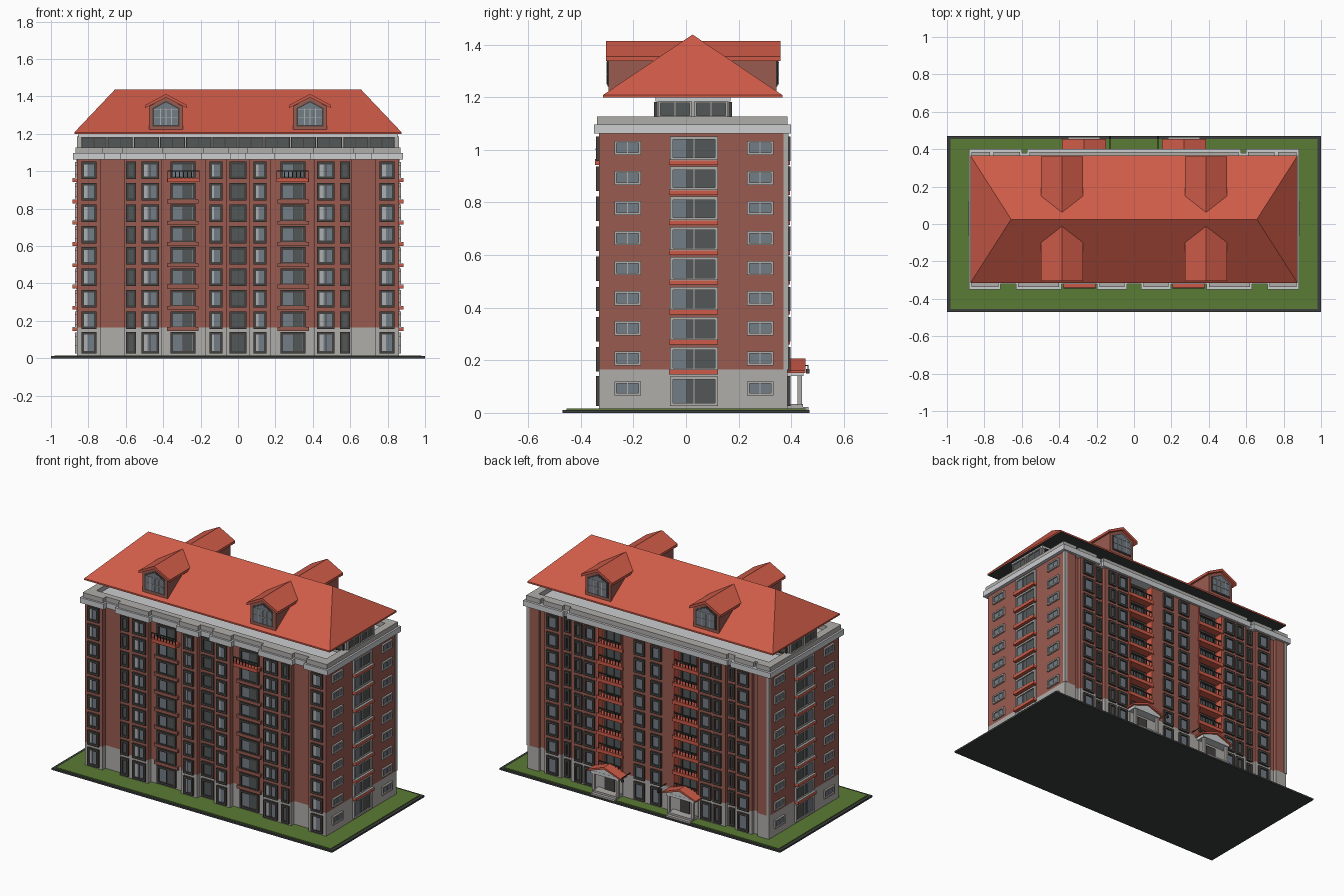
import bpy, bmesh, math

if "Cube" in bpy.data.objects:
    bpy.data.objects.remove(bpy.data.objects["Cube"])

COL = {
    "brick": (0.32, 0.105, 0.08), "roof_red": (0.62, 0.105, 0.065),
    "stone": (0.43, 0.42, 0.40), "pale_trim": (0.60, 0.61, 0.63),
    "grass": (0.105, 0.20, 0.035), "dark_slab": (0.045, 0.048, 0.047),
    "glass": (0.17, 0.20, 0.24), "dark_glass": (0.085, 0.095, 0.095),
    "frame": (0.06, 0.055, 0.05), "curtain": (0.42, 0.43, 0.44),
}
MATS = {}
for n, c in COL.items():
    MATS[n] = bpy.data.materials.new(n)
    MATS[n].diffuse_color = (*c, 1)


def finish(name, bm, mats):
    bmesh.ops.recalc_face_normals(bm, faces=bm.faces)
    me = bpy.data.meshes.new(name)
    bm.to_mesh(me)
    bm.free()
    for m in mats:
        me.materials.append(MATS[m])
    ob = bpy.data.objects.new(name, me)
    bpy.context.collection.objects.link(ob)
    return ob


def boxes(name, items):
    """One object from boxes (material, x0, x1, y0, y1, z0, z1)."""
    bm = bmesh.new()
    mats = sorted({i[0] for i in items})
    for m, *b in items:
        v = [bm.verts.new((x, y, z)) for x in b[0:2] for y in b[2:4] for z in b[4:6]]
        for f in ((0, 1, 3, 2), (4, 6, 7, 5), (0, 4, 5, 1), (2, 3, 7, 6), (0, 2, 6, 4), (1, 5, 7, 3)):
            bm.faces.new([v[k] for k in f]).material_index = mats.index(m)
    return finish(name, bm, mats)


def prism(name, profile, y0, y1, mat):
    """Extrude an (x, z) profile along y."""
    bm = bmesh.new()
    a = [bm.verts.new((x, y0, z)) for x, z in profile]
    b = [bm.verts.new((x, y1, z)) for x, z in profile]
    bm.faces.new(a)
    bm.faces.new(b[::-1])
    for i in range(len(a)):
        j = (i + 1) % len(a)
        bm.faces.new((a[i], b[i], b[j], a[j]))
    return finish(name, bm, [mat])


def on(face, mat, plane, u0, u1, d0, d1, z0, z1):
    """Box on a facade: u runs along the wall, d outward from the plane."""
    s = -1 if face in ("front", "left") else 1
    p = sorted((s * (plane + d0), s * (plane + d1)))
    return (mat, u0, u1, *p, z0, z1) if face in ("front", "back") else (mat, *p, u0, u1, z0, z1)


def window(face, plane, u, w, z0, z1, glass="glass", frame="frame", t=0.009, mull=True, drape=0):
    a, b = u - w / 2, u + w / 2
    r = [on(face, glass, plane, a, b, -0.002, 0.004, z0, z1)]
    if drape:
        r.append(on(face, "curtain", plane, a, a + drape * w, 0.003, 0.006, z0, z1))
    for q in ((a - t / 2, a + t, z0, z1), (b - t, b + t / 2, z0, z1),
              (a - t / 2, b + t / 2, z1 - t, z1 + t / 2), (a - t / 2, b + t / 2, z0 - t / 2, z0 + t)):
        r.append(on(face, frame, plane, q[0], q[1], 0, 0.012, q[2], q[3]))
    if mull:
        r.append(on(face, frame, plane, u - 0.002, u + 0.002, 0, 0.008, z0, z1))
    return r


def railing(face, plane, u0, u1, d, z, h):
    r = [on(face, "frame", plane, u0, u1, d - 0.005, d, z + h - 0.006, z + h)]
    n = 9
    for i in range(n):
        u = u0 + (u1 - u0 - 0.004) * i / (n - 1)
        r.append(on(face, "frame", plane, u, u + 0.004, d - 0.004, d - 0.001, z, z + h))
    return r


def mir(seg):
    return [seg, (-seg[1], -seg[0], *seg[2:])]


STEP, BASE, TOP = 0.1143, 0.165, 1.065
FLOORS = [(0.03, 0.135)] + [(0.048 + STEP * i, 0.132 + STEP * i) for i in range(1, 9)]
SLABS = [0.146 + 0.1137 * i for i in range(8)]

# ground
boxes("ground_slab", [("dark_slab", -1, 1, -0.47, 0.47, 0, 0.011)])
boxes("lawn", [("grass", -0.98, 0.98, -0.455, 0.455, 0.009, 0.016)])

# walls: a core with projecting bays, stone ground floor and brick above
FB, FC, BB, BC, SX = 0.33, 0.30, 0.385, 0.34, 0.86
front_bays = [b for s in ((0.735, SX), (0.41, 0.61), (0.06, 0.175)) for b in mir((*s, -FB, 0))]
back_bays = [b for s in ((0.78, SX, 0, BB), (0.55, SX, 0, 0.365), (0.62, 0.74, 0, BB), (0.36, 0.55, 0, BB))
             for b in mir(s)] + [(-0.18, 0.18, 0, BB)]
core = (-SX, SX, -FC, BC)
plan = [core] + front_bays + back_bays
boxes("ground_floor_walls", [("stone", *p, 0.01, BASE) for p in plan])
boxes("brick_walls", [("brick", *p, BASE, TOP) for p in plan])
boxes("back_corner_strips", [("stone", *s, BASE, TOP) for s in mir((0.845, SX + 0.003, 0.37, BB + 0.004))])

# cornice, parapet rim and roof deck
caps = front_bays + [(-SX, SX, -FC, 0.365), (-0.55, 0.55, 0, BB)] + back_bays
boxes("cornice", [("pale_trim", a - 0.022, b + 0.022, c - 0.02, d + 0.015, TOP - 0.003, 1.097) for a, b, c, d in caps])
rim = [(a, b, c, -0.27) for a, b, c, d in front_bays] + [(a, b, 0.335, d) for a, b, c, d in back_bays]
rim += [(-SX, SX, -FC, -0.27), (-SX, SX, 0.335, 0.365), (-0.55, 0.55, 0.335, BB)]
rim += mir((0.83, SX, -FB, BB))
boxes("parapet", [("stone", a - 0.01, b + 0.01, c - 0.008, d, 1.09, 1.127) for a, b, c, d in rim])

# front windows
win = []
for u, w, p, g, dr in ((0.797, 0.07, FB, "glass", 0.4), (0.572, 0.045, FB, "dark_glass", 0),
                       (0.47, 0.085, FB, "glass", 0.35), (0.295, 0.125, FC, "glass", 0),
                       (0.118, 0.06, FB, "glass", 0.35), (0, 0.08, FC, "dark_glass", 0)):
    for uu in {u, -u}:
        for z0, z1 in FLOORS:
            win += window("front", p, uu, w, z0, z1, g, drape=dr, mull=w > 0.08)
            if w > 0.1:
                win.append(on("front", "dark_glass", p, uu, uu + 0.05, 0.003, 0.006, z0, z1))
boxes("front_windows", win)

# front spandrels and top floor balconies
boxes("front_spandrels", [on("front", "brick", FC, a, b, 0, 0.015, z, z + 0.02)
                          for z in SLABS for a, b in mir((0.21, 0.38))])
bal = []
for a, b in mir((0.205, 0.378)):
    bal.append(on("front", "roof_red", FC, a, b, 0, 0.045, 0.943, 0.965))
    bal += railing("front", FC, a, b, 0.044, 0.965, 0.04)
boxes("front_balconies", bal)

# back windows
win = []
for u, w, p, g in ((0.68, 0.07, BB, "glass"), (0.585, 0.03, 0.365, "dark_glass"), (0.495, 0.045, BB, "dark_glass"),
                   (0.415, 0.065, BB, "glass"), (0.06, 0.065, BB, "glass"), (0.27, 0.12, BC, "dark_glass")):
    for uu in (u, -u):
        for z0, z1 in FLOORS:
            win += window("back", p, uu, w, z0, z1, g, mull=w > 0.1)
boxes("back_windows", win)

# back loggias with red slabs, cheeks and railings
log = []
for a, b in mir((0.18, 0.36)):
    for z in SLABS:
        log.append(on("back", "roof_red", BC, a - 0.004, b + 0.004, 0, 0.055, z, z + 0.022))
        log += railing("back", BC, a + 0.006, b - 0.006, 0.052, z + 0.022, 0.038)
    for u in (a, b - 0.008):
        log.append(on("back", "roof_red", BC, u, u + 0.008, 0, 0.05, BASE, TOP))
boxes("back_loggias", log)

# side windows and sills
for side in ("left", "right"):
    win, sill = [], []
    for i, (z0, z1) in enumerate(FLOORS):
        zc = 0.093 + STEP * i
        for u in (-0.222, 0.282):
            win += window(side, SX, u, 0.095, zc - 0.024, zc + 0.024, "glass", "stone", 0.006)
        win += window(side, SX, 0.03, 0.175, z0, z1, "dark_glass", "stone", 0.008)
        win.append(on(side, "glass", SX, -0.05, 0.0, 0.003, 0.006, z0, z1))
    for z in SLABS:
        sill.append(on(side, "roof_red", SX, -0.064, 0.122, 0, 0.026, z, z + 0.017))
        sill.append(on(side, "stone", SX, -0.064, 0.122, 0, 0.026, z + 0.017, z + 0.021))
    boxes(side + "_windows", win)
    boxes(side + "_balcony_sills", sill)

# attic storey with glazing
AX, A0, A1 = 0.85, -0.11, 0.163
attic = [("stone", -AX, AX, A0, A1, 1.09, 1.2),
         ("pale_trim", -AX - 0.005, AX + 0.005, A0 - 0.006, A1 + 0.006, 1.183, 1.203)]
for side in ("left", "right"):
    for u in (-0.042, 0.095):
        attic += window(side, AX, u, 0.12, 1.125, 1.183, "dark_glass", "stone", 0.005)
for f, p in (("front", -A0), ("back", A1)):
    for i in range(12):
        attic += window(f, p, -0.77 + 0.14 * i, 0.13, 1.12, 1.18, "dark_glass", "frame", 0.004)
boxes("attic_storey", attic)

# hipped roof, dark soffit
EX, E0, E1, YR, RX = 0.875, -0.316, 0.366, 0.025, 0.657
bm = bmesh.new()
ring = [[bm.verts.new((x, y, z)) for x, y in ((-EX, E0), (EX, E0), (EX, E1), (-EX, E1))] for z in (1.198, 1.208)]
r0, r1 = bm.verts.new((-RX, YR, 1.438)), bm.verts.new((RX, YR, 1.438))
bm.faces.new(ring[0][::-1]).material_index = 1
lo, hi = ring
for i in range(4):
    j = (i + 1) % 4
    bm.faces.new((lo[i], lo[j], hi[j], hi[i]))
for f in ((hi[0], hi[1], r1, r0), (hi[1], hi[2], r1), (hi[2], hi[3], r0, r1), (hi[3], hi[0], r0)):
    bm.faces.new(f)
finish("hip_roof", bm, ["roof_red", "dark_slab"])

# dormers
def house(cx, w, z0, ze, zp):
    return [(cx - w, z0), (cx + w, z0), (cx + w, ze), (cx, zp), (cx - w, ze)]

for cx in (-0.385, 0.385):
    for tag, s, yw, yr in (("front", -1, -0.294, -0.305), ("back", 1, 0.344, 0.36)):
        n = f"{tag}_dormer_{'left' if cx < 0 else 'right'}"
        prism(n + "_body", house(cx, 0.09, 1.205, 1.347, 1.398), yw, YR, "brick")
        prism(n + "_roof", [(cx - 0.112, 1.338), (cx, 1.395), (cx + 0.112, 1.338), (cx + 0.112, 1.354),
                            (cx, 1.413), (cx - 0.112, 1.354)], yr, YR, "roof_red")
        prism(n + "_frame", house(cx, 0.072, 1.24, 1.338, 1.376), yw, yw + s * 0.004, "frame")
        prism(n + "_glass", house(cx, 0.064, 1.248, 1.334, 1.368), yw, yw + s * 0.006, "glass")
        y = sorted((yw, yw + s * 0.009))
        boxes(n + "_bars", [("stone", cx - 0.064, cx + 0.064, *y, z, z + 0.004) for z in (1.287, 1.33)]
              + [("stone", cx + d - 0.002, cx + d + 0.002, *y, 1.248, 1.335) for d in (-0.03, 0, 0.03)])

# entrance porches on the back
for tag, cx in (("left", -0.268), ("right", 0.268)):
    p = [("stone", cx - 0.085, cx + 0.085, 0.34, 0.465, 0.01, 0.022),
         ("stone", cx - 0.085, cx + 0.085, 0.34, 0.445, 0.02, 0.034),
         ("frame", cx - 0.035, cx + 0.035, 0.39, 0.396, 0.03, 0.125),
         ("stone", cx - 0.09, cx + 0.09, 0.34, 0.39, 0.03, 0.15),
         ("pale_trim", cx - 0.1, cx + 0.1, 0.38, 0.446, 0.14, 0.158)]
    p += [("stone", cx + d - 0.008, cx + d + 0.008, 0.424, 0.44, 0.03, 0.145) for d in (-0.085, 0.085)]
    boxes(tag + "_porch", p)
    prism(tag + "_porch_gable", [(cx - 0.1, 0.156), (cx + 0.1, 0.156), (cx, 0.192)], 0.38, 0.445, "pale_trim")
    prism(tag + "_porch_roof", [(cx - 0.118, 0.152), (cx, 0.192), (cx + 0.118, 0.152), (cx + 0.118, 0.162),
                                (cx, 0.206), (cx - 0.118, 0.162)], 0.38, 0.455, "roof_red")
    # wall lamp beside the porch
    lx = math.copysign(0.128, cx)
    boxes(tag + "_lamp", [("frame", lx - 0.002, lx + 0.002, 0.38, 0.465, 0.178, 0.182),
                          ("frame", lx - 0.006, lx + 0.006, 0.457, 0.469, 0.15, 0.166),
                          ("frame", lx - 0.002, lx + 0.002, 0.461, 0.465, 0.165, 0.182)])

for m in bpy.data.materials:
    if m.users and not m.is_grease_pencil:
        m.use_nodes = True
        m.node_tree.nodes["Principled BSDF"].inputs["Base Color"].default_value = m.diffuse_color
